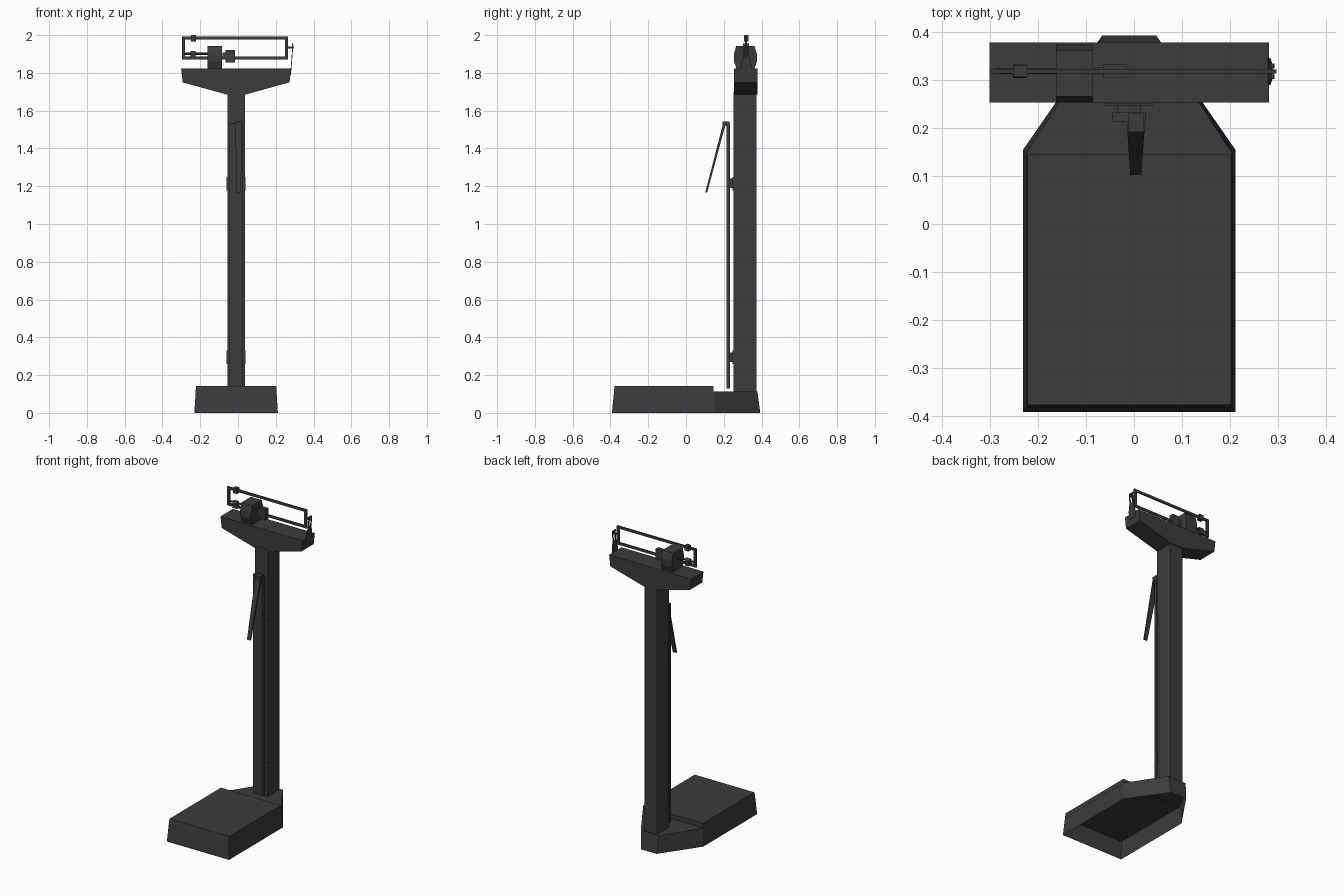
import bpy, bmesh
from mathutils import Vector

if "Cube" in bpy.data.objects:
    bpy.data.objects.remove(bpy.data.objects["Cube"])

CX = -0.01   # column axis
BY = 0.318   # weighing beam plane

dark = bpy.data.materials.new("dark_grey")
dark.diffuse_color = (0.045, 0.045, 0.045, 1)
dark.use_nodes = True
dark.node_tree.nodes["Principled BSDF"].inputs["Base Color"].default_value = dark.diffuse_color


def loft(name, rings, cap_start=True, cap_end=True):
    """Skin a list of equal-length point rings."""
    bm = bmesh.new()
    vs = [[bm.verts.new(p) for p in r] for r in rings]
    n = len(rings[0])
    for a, b in zip(vs, vs[1:]):
        for i in range(n):
            j = (i + 1) % n
            bm.faces.new((a[i], a[j], b[j], b[i]))
    if cap_start:
        bm.faces.new(vs[0][::-1])
    if cap_end:
        bm.faces.new(vs[-1])
    bmesh.ops.recalc_face_normals(bm, faces=bm.faces)
    me = bpy.data.meshes.new(name)
    bm.to_mesh(me)
    bm.free()
    ob = bpy.data.objects.new(name, me)
    me.materials.append(dark)
    bpy.context.collection.objects.link(ob)
    return ob


def rect(x0, x1, y0, y1, z):
    return [(x0, y0, z), (x1, y0, z), (x1, y1, z), (x0, y1, z)]


def box(name, x, y, z):
    return loft(name, [rect(*x, *y, z[0]), rect(*x, *y, z[1])])


def prism_y(name, pts, y0, y1):
    return loft(name, [[(x, y, z) for x, z in pts] for y in (y0, y1)])


def prism_x(name, pts, x0, x1):
    return loft(name, [[(x, y, z) for y, z in pts] for x in (x0, x1)])


def rod(name, a, b, r, sides=8):
    a, b = Vector(a), Vector(b)
    bpy.ops.mesh.primitive_cylinder_add(vertices=sides, radius=r,
                                        depth=(b - a).length, location=(a + b) / 2)
    ob = bpy.context.object
    ob.name = name
    ob.rotation_euler = (b - a).to_track_quat('Z', 'Y').to_euler()
    ob.data.materials.append(dark)
    return ob


# base skirt: tapered six-sided shell, open underneath
def outline(w, front, shoulder, back_w, back, z):
    half = [(w, front), (w, shoulder), (back_w, back)]
    return [(CX + x, y, z) for x, y in half] + [(CX - x, y, z) for x, y in half[::-1]]


loft("base_skirt", [outline(.221, -.392, .155, .056, .393, 0),
                    outline(.214, -.381, .148, .065, .378, .114)], cap_start=False)

# standing platform
loft("platform", [rect(CX - .215, CX + .215, -.382, .145, .112),
                  rect(CX - .212, CX + .212, -.377, .145, .143)])

# column and flared head
box("column", (CX - .046, CX + .046), (.251, .372), (.112, 1.70))
half = [(.048, 1.685), (.283, 1.75), (.291, 1.822)]
prism_y("head", [(CX + x, z) for x, z in half] + [(CX - x, z) for x, z in half[::-1]],
        .253, .378)

# height rod with its column clips
box("height_rod", (CX - .035, CX + .035), (.214, .232), (.13, 1.535))
for z0 in (.27, 1.19):
    box("rod_spacer", (CX - .025, CX + .025), (.230, .253), (z0, z0 + .05))
    box("column_clip", (CX - .05, CX + .05), (.247, .262), (z0 - .012, z0 + .06))

# folding head lever
box("lever_hinge", (-.013, .021), (.192, .230), (1.518, 1.543))
loft("head_lever", [rect(-.014, .022, .196, .210, 1.53),
                    rect(-.008, .015, .102, .112, 1.167)])

# beam fulcrum: block with a slightly narrowed foot
prism_x("fulcrum_block", [(.268, 1.82), (.362, 1.82), (.375, 1.86), (.375, 1.90),
                          (.362, 1.943), (.266, 1.943), (.254, 1.90), (.254, 1.86)],
        -.162, -.085)

# beam loop
x0, x1, z0, z1, t = -.297, .266, 1.872, 1.992, .016
for name, zb in (("beam_lower", z0), ("beam_upper", z1 - t)):
    box(name, (x0, x1), (BY - .004, BY + .004), (zb, zb + t))
for name, xb in (("beam_end_left", x0), ("beam_end_right", x1 - t)):
    box(name, (xb, xb + t), (BY - .005, BY + .005), (z0, z1))

# balance rod with adjusting nut
rod("balance_rod", (-.29, BY, 1.902), (-.10, BY, 1.902), .006)
rod("balance_nut", (-.252, BY, 1.902), (-.224, BY, 1.902), .014, 12)
box("nut_plate", (-.252, -.224), (BY - .012, BY + .012), (1.87, 1.90))

# sliding poises
box("small_poise", (-.25, -.222), (BY - .012, BY + .012), (1.966, 2.0))
box("large_poise", (-.065, -.016), (BY - .014, BY + .014), (1.855, 1.922))
box("large_poise_grip", (-.082, -.063), (BY - .008, BY + .008), (1.872, 1.908))

# beam stop at the right end: slim plate with two prongs around the pointer
def stop_ring(ya, yb, z):
    x = .277 + (z - 1.80) * .08
    return rect(x, x + .004, BY + ya, BY + yb, z)


loft("stop_plate", [stop_ring(-.028, .028, 1.79), stop_ring(-.028, .028, 1.84),
                    stop_ring(-.016, .016, 1.89)])
for s in (-1, 1):
    a, b = sorted((s * .007, s * .016))
    loft("stop_prong", [stop_ring(a, b, 1.885), stop_ring(a, b, 1.95)])
box("stop_bridge", (.285, .291), (BY - .016, BY + .016), (1.945, 1.955))
box("beam_pointer", (.26, .297), (BY - .004, BY + .004), (1.929, 1.94))
